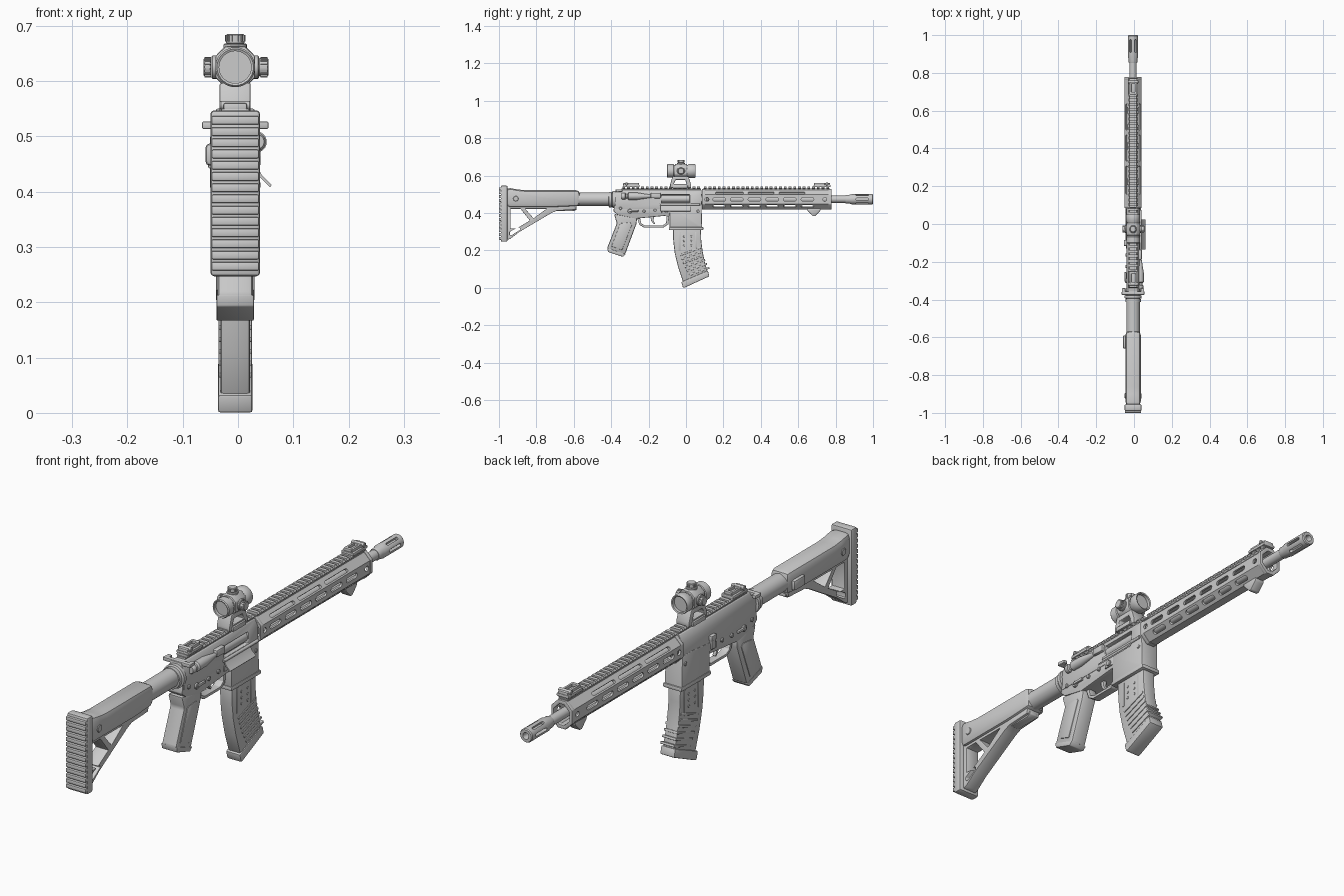
import bpy, bmesh
from math import radians, pi, sin, cos
from mathutils import Matrix, Vector

AX = {'y': Matrix(), 'x': Matrix.Rotation(-pi / 2, 4, 'Z'), 'z': Matrix.Rotation(pi / 2, 4, 'X')}
cutters = []

def finish(bm, name, bevel=0, cuts=()):
    bmesh.ops.recalc_face_normals(bm, faces=bm.faces)
    me = bpy.data.meshes.new(name)
    bm.to_mesh(me)
    bm.free()
    ob = bpy.data.objects.new(name, me)
    bpy.context.collection.objects.link(ob)
    for c in cuts:
        m = ob.modifiers.new('cut', 'BOOLEAN')
        m.object, m.operation, m.solver = c, 'DIFFERENCE', 'EXACT'
        c.hide_render = True
        cutters.append(c)
    if bevel:
        m = ob.modifiers.new('bevel', 'BEVEL')
        m.width, m.segments, m.limit_method, m.angle_limit = bevel, 2, 'ANGLE', radians(30)
    return ob

def add_prism(bm, pts, lo, hi, axis='x', mat=Matrix()):
    P = (lambda a, b, t: (t, a, b)) if axis == 'x' else (lambda a, b, t: (a, t, b))
    A, B = [[bm.verts.new(mat @ Vector(P(a, b, t))) for a, b in pts] for t in (lo, hi)]
    bm.faces.new(A)
    bm.faces.new(B[::-1])
    for i in range(len(pts)):
        j = (i + 1) % len(pts)
        bm.faces.new((A[i], A[j], B[j], B[i]))

def prism(name, pts, lo, hi, bevel=0, axis='x', cuts=()):
    bm = bmesh.new()
    add_prism(bm, pts, lo, hi, axis)
    return finish(bm, name, bevel, cuts)

def boxes(name, items, bevel=0, rot=0, cuts=()):
    # items: (centre, size); rot tilts each box about x
    bm = bmesh.new()
    for c, s in items:
        bmesh.ops.create_cube(bm, size=1, matrix=Matrix.Translation(c) @ Matrix.Rotation(rot, 4, 'X') @ Matrix.Diagonal((*s, 1)))
    return finish(bm, name, bevel, cuts)

def lathe(name, prof, centre, axis='y', n=32, cuts=()):
    # prof: (radius, distance along axis)
    bm = bmesh.new()
    vs = [bm.verts.new((r, t, 0)) for r, t in prof]
    es = [bm.edges.new(p) for p in zip(vs, vs[1:])]
    bmesh.ops.spin(bm, geom=vs + es, axis=(0, 1, 0), cent=(0, 0, 0), angle=2 * pi, steps=n)
    bmesh.ops.remove_doubles(bm, verts=bm.verts, dist=1e-5)
    bm.transform(Matrix.Translation(centre) @ AX[axis])
    return finish(bm, name, 0, cuts)

def rod(name, r, lo, hi, centre, axis='y', n=24, ch=0.002):
    return lathe(name, [(0, lo), (r - ch, lo), (r, lo + ch), (r, hi - ch), (r - ch, hi), (0, hi)], centre, axis, n)

def stadium(yc, zc, length, h, k=6):
    d, r = length / 2 - h / 2, h / 2
    return [(yc + s * (d + r * sin(pi * i / k)), zc + s * r * cos(pi * i / k)) for s in (1, -1) for i in range(k + 1)]

def octagon(w, z0, z1, c):
    return [(-w, z0 + c), (-w + c, z0), (w - c, z0), (w, z0 + c), (w, z1 - c), (w - c, z1), (-w + c, z1), (-w, z1 - c)]

# butt pad with ridges
boxes('butt_pad', [((0, -0.972, 0.397), (0.09, 0.036, 0.3))], 0.007)
boxes('butt_pad_ridges', [((0, -0.988, 0.265 + 0.0203 * i), (0.086, 0.024, 0.0155)) for i in range(14)], 0.003)

# stock body and skeleton strut
prism('stock_body', [(-0.96, 0.43), (-0.96, 0.537), (-0.9, 0.526), (-0.86, 0.522), (-0.567, 0.522), (-0.567, 0.436), (-0.7, 0.43)],
      -0.041, 0.041, 0.02)
holes = [prism('strut_cutter', p, -0.1, 0.1) for p in (
    [(-0.937, 0.423), (-0.885, 0.423), (-0.835, 0.36), (-0.905, 0.318), (-0.937, 0.318)],
    [(-0.86, 0.423), (-0.745, 0.423), (-0.815, 0.372)],
    [(-0.942, 0.3), (-0.942, 0.283), (-0.93, 0.283), (-0.885, 0.312), (-0.89, 0.323), (-0.905, 0.32)])]
prism('stock_strut', [(-0.96, 0.445), (-0.96, 0.256), (-0.94, 0.262), (-0.89, 0.3), (-0.72, 0.4), (-0.69, 0.413),
                      (-0.59, 0.418), (-0.583, 0.445)], -0.028, 0.028, 0.004, cuts=holes)
prism('stock_lever', [(-0.71, 0.43), (-0.69, 0.41), (-0.6, 0.41), (-0.585, 0.418), (-0.585, 0.43)], -0.018, 0.018, 0.003)
rod('stock_side_bolt', 0.014, -0.044, 0.044, (0, -0.91, 0.477), 'x')
boxes('stock_sling_socket', [((-0.044, -0.625, 0.467), (0.02, 0.07, 0.04))], 0.008)

# buffer tube, nut and end plate
rod('buffer_tube', 0.036, -0.62, -0.37, (0, 0, 0.475), n=40)
lathe('castle_nut', [(0.03, -0.415), (0.041, -0.412), (0.041, -0.398), (0.037, -0.396), (0.046, -0.392), (0.046, -0.378), (0.03, -0.376)], (0, 0, 0.472))

# receivers
port = boxes('port_cutter', [((0.045, -0.055, 0.476), (0.05, 0.15, 0.045))])
prism('upper_receiver', [(-0.036, 0.42), (0.036, 0.42), (0.036, 0.495), (0.022, 0.525), (-0.022, 0.525), (-0.036, 0.495)],
      -0.378, 0.083, 0.003, 'y', [port])
rod('bolt_carrier', 0.02, -0.14, 0.03, (0.013, 0, 0.476))
prism('lower_receiver', [(-0.382, 0.45), (-0.388, 0.41), (-0.365, 0.39), (-0.27, 0.37), (-0.095, 0.387), (-0.06, 0.39),
                         (0.08, 0.39), (0.08, 0.435), (0.02, 0.45)], -0.034, 0.034, 0.004)
prism('magazine_well', [(-0.088, 0.435), (-0.088, 0.31), (0.09, 0.31), (0.086, 0.33), (0.083, 0.445), (0.02, 0.445)], -0.038, 0.038, 0.005)
boxes('magazine_well_lip', [((0, 0.001, 0.317), (0.082, 0.184, 0.016))], 0.004)
prism('dust_cover', [(0.035, 0.447), (0.038, 0.45), (0.048, 0.43), (0.066, 0.412), (0.063, 0.408), (0.044, 0.427)], -0.135, 0.025, 0, 'y')
rod('dust_cover_hinge', 0.006, -0.14, 0.075, (0.039, 0, 0.446), n=12)
prism('shell_deflector', [(-0.19, 0.48), (-0.135, 0.478), (-0.135, 0.508), (-0.19, 0.508)], 0.02, 0.047, 0.006)
lathe('forward_assist', [(0, -0.345), (0.014, -0.345), (0.017, -0.34), (0.017, -0.325), (0.012, -0.322), (0.012, -0.312),
                         (0.019, -0.308), (0.019, -0.26), (0.008, -0.19), (0, -0.185)], (0.038, 0, 0.49), n=24)
boxes('charging_handle', [((0, -0.366, 0.52), (0.12, 0.018, 0.014)), ((0, -0.33, 0.519), (0.03, 0.09, 0.012)),
                          ((-0.05, -0.355, 0.52), (0.018, 0.03, 0.013)), ((0.05, -0.355, 0.52), (0.018, 0.03, 0.013))], 0.003)

# controls on both sides
for i, (y, z) in enumerate([(-0.35, 0.425), (-0.225, 0.41), (-0.165, 0.415), (0.065, 0.41)]):
    rod('receiver_pin_%d' % i, 0.008, -0.041, 0.041, (0, y, z), 'x', 16)
rod('selector_hub', 0.012, -0.042, 0.042, (0, -0.3, 0.41), 'x')
for s in (-1, 1):
    boxes('selector_lever', [((s * 0.041, -0.28, 0.412), (0.01, 0.05, 0.011))], 0.003)
    prism('receiver_fence', [(-0.13, 0.4), (-0.075, 0.4), (-0.075, 0.435), (-0.13, 0.425)], s * 0.03, s * 0.038, 0.002)
rod('magazine_release', 0.011, 0.03, 0.044, (0, -0.105, 0.413), 'x')
boxes('bolt_catch', [((-0.04, -0.1, 0.43), (0.012, 0.022, 0.045)), ((-0.04, -0.1, 0.452), (0.018, 0.032, 0.02))], 0.003)

# trigger and guard
hole = prism('guard_cutter', [(-0.252, 0.41), (-0.24, 0.345), (-0.22, 0.334), (-0.125, 0.334), (-0.106, 0.347), (-0.103, 0.41)], -0.1, 0.1)
prism('trigger_guard', [(-0.265, 0.384), (-0.25, 0.338), (-0.225, 0.323), (-0.12, 0.323), (-0.094, 0.34), (-0.09, 0.384)],
      -0.016, 0.016, 0.002, cuts=[hole])
prism('trigger', [(-0.19, 0.385), (-0.187, 0.36), (-0.172, 0.34), (-0.165, 0.343), (-0.174, 0.362), (-0.17, 0.385)], -0.007, 0.007, 0.002)

# grip
prism('grip', [(-0.385, 0.395), (-0.37, 0.345), (-0.422, 0.212), (-0.415, 0.196), (-0.34, 0.17), (-0.326, 0.178),
               (-0.264, 0.345), (-0.262, 0.38)], -0.032, 0.032, 0.009)
prism('grip_panels', [(-0.352, 0.345), (-0.398, 0.222), (-0.342, 0.202), (-0.288, 0.34), (-0.3, 0.35)], -0.0345, 0.0345, 0.002)
prism('grip_base', [(-0.421, 0.214), (-0.417, 0.192), (-0.337, 0.166), (-0.323, 0.18)], -0.034, 0.034, 0.003)

# curved magazine
prism('magazine', [(-0.07, 0.33), (-0.068, 0.25), (-0.06, 0.185), (-0.042, 0.11), (-0.012, 0.02), (0.117, 0.08),
                   (0.1, 0.14), (0.088, 0.2), (0.081, 0.26), (0.08, 0.33)], -0.027, 0.027, 0.006)
tilt = radians(20)
boxes('magazine_ribs', [((0, 0.024 + 0.0062 * i * (1 + 0.1 * i), 0.195 - 0.0215 * i), (0.06, 0.115, 0.0095)) for i in range(6)], 0.002, tilt)
boxes('magazine_side_spine', [((0, -0.035, 0.25), (0.058, 0.012, 0.1)), ((0, 0.053, 0.25), (0.058, 0.012, 0.1))], 0.002)
for s in (-1, 1):
    for i in range(6):
        rod('magazine_stud', 0.005, -0.0015, 0.0015, (s * 0.0275, (-0.01, 0.028)[i % 2], 0.275 - 0.024 * (i // 2)), 'x', 12, 0.001)
prism('magazine_base', [(-0.025, 0.032), (-0.016, 0.0), (-0.006, 0.002), (0.125, 0.062), (0.117, 0.093)], -0.031, 0.031, 0.004)

# slotted handguard
bm = bmesh.new()
def slot(y, length, ang, h=0.019):
    add_prism(bm, stadium(y, 0, length, h), 0.024, 0.075, 'x', Matrix.Translation((0, 0, 0.473)) @ Matrix.Rotation(radians(ang), 4, 'Y'))
for i in range(6):
    for a in (0, 180, 50, 130):
        slot(0.177 + 0.0945 * i, 0.068, a)
for a in (0, 180):
    slot(0.742, 0.021, a, 0.02)
    slot(0.112, 0.021, a, 0.02)
for y, l in ((0.232, 0.15), (0.402, 0.14), (0.567, 0.14)):
    for a in (-45, -135):
        slot(y, l, a, 0.014)
slots = finish(bm, 'slot_cutter')
core = prism('core_cutter', octagon(0.036, 0.43, 0.515, 0.024), 0, 0.9, 0, 'y')
prism('handguard', octagon(0.044, 0.42, 0.526, 0.028), 0.085, 0.775, 0, 'y', [core, slots])
for y in (0.086, 0.762):
    ring = prism('collar_cutter', octagon(0.034, 0.432, 0.513, 0.024), 0, 0.9, 0, 'y')
    prism('handguard_collar', octagon(0.0455, 0.418, 0.528, 0.029), y, y + 0.016, 0.002, 'y', [ring])
prism('hand_stop', [(0.645, 0.425), (0.65, 0.412), (0.678, 0.383), (0.69, 0.383), (0.718, 0.412), (0.72, 0.425)], -0.02, 0.02, 0.004)

# top rails
for name, y0, y1 in (('receiver_rail', -0.345, 0.08), ('handguard_rail', 0.09, 0.77)):
    boxes(name + '_base', [((0, (y0 + y1) / 2, 0.526), (0.036, y1 - y0, 0.012))])
    bm = bmesh.new()
    n = int((y1 - y0) / 0.0245)
    for i in range(n):
        y = y0 + (y1 - y0) * (i + 0.2) / n
        add_prism(bm, [(-0.017, 0.528), (0.017, 0.528), (0.025, 0.535), (0.019, 0.542), (-0.019, 0.542), (-0.025, 0.535)], y, y + 0.015, 'y')
    finish(bm, name + '_teeth')

# barrel and slotted muzzle device
lathe('barrel', [(0, 0.05), (0.028, 0.05), (0.028, 0.11), (0.019, 0.12), (0.019, 0.87), (0, 0.87)], (0, 0, 0.474))
bm = bmesh.new()
for i in range(6):
    add_prism(bm, stadium(0.942, 0, 0.07, 0.011), 0.013, 0.05, 'x', Matrix.Translation((0, 0, 0.474)) @ Matrix.Rotation(i * pi / 3, 4, 'Y'))
vents = finish(bm, 'vent_cutter')
lathe('muzzle_device', [(0, 0.852), (0.021, 0.852), (0.023, 0.856), (0.023, 0.872), (0.027, 0.885), (0.027, 0.996), (0.024, 1.0),
                        (0.013, 1.0), (0.011, 0.99), (0.011, 0.9), (0, 0.9)], (0, 0, 0.474), cuts=[vents])

# folded sights
for name, y, d in (('rear_sight', -0.293, 1), ('front_sight', 0.728, -1)):
    boxes(name + '_base', [((0, y, 0.544), (0.052, 0.09, 0.012)), ((0, y - d * 0.028, 0.552), (0.042, 0.03, 0.016))], 0.003)
    boxes(name + '_leaf', [((sx, y + d * 0.01, 0.555), (0.009, 0.062, 0.012)) for sx in (-0.014, 0.014)]
          + [((0, y + d * 0.036, 0.556), (0.032, 0.014, 0.012))], 0.002)
    rod(name + '_pivot', 0.008, -0.028, 0.028, (0, y - d * 0.025, 0.556), 'x', 16)

# optic: mount, tube, lenses, turrets
win = prism('window_cutter', [(-0.065, 0.556), (-0.055, 0.578), (-0.005, 0.578), (0.005, 0.556)], -0.1, 0.1)
prism('optic_mount', [(-0.085, 0.535), (-0.085, 0.552), (-0.072, 0.596), (0.012, 0.596), (0.028, 0.552), (0.028, 0.535)],
      -0.028, 0.028, 0.003, cuts=[win])
boxes('optic_mount_clamp', [((0.03, -0.03, 0.541), (0.01, 0.08, 0.018)), ((-0.03, -0.03, 0.541), (0.01, 0.08, 0.018))], 0.003)
Z = 0.625
lathe('optic_tube', [(0.029, -0.085), (0.029, -0.1), (0.033, -0.102), (0.036, -0.098), (0.036, -0.068), (0.033, -0.064), (0.033, 0.01),
                     (0.037, 0.016), (0.037, 0.046), (0.035, 0.05), (0.03, 0.048), (0.03, 0.035)], (0, 0, Z), n=40)
for y in (-0.086, 0.034):
    rod('optic_lens', 0.031, y - 0.002, y + 0.002, (0, 0, Z), n=40, ch=0.001)
prism('optic_housing', octagon(0.036, 0.588, 0.663, 0.018), -0.06, 0.006, 0.004, 'y')
for name, axis, sign, reach in (('right_turret', 'x', 1, 0.06), ('left_turret', 'x', -1, 0.055), ('top_turret', 'z', 1, 0.06)):
    c = (0, -0.027, Z)
    rod(name + '_base', 0.021, min(0, sign * 0.043), max(0, sign * 0.043), c, axis)
    lo, hi = sorted((sign * 0.044, sign * reach))
    rod(name + '_cap', 0.0165, lo - 0.002, hi, c, axis)
    kn = boxes(name + '_knurl', [])
    bm = bmesh.new()
    for i in range(16):
        m = Matrix.Translation(c) @ AX[axis] @ Matrix.Rotation(i * pi / 8, 4, 'Y')
        bmesh.ops.create_cube(bm, size=1, matrix=m @ Matrix.Translation((0.0165, (lo + hi) / 2, 0)) @ Matrix.Diagonal((0.004, 0.012, 0.0035, 1)))
    bm.to_mesh(kn.data)
    bm.free()

# apply modifiers, drop cutters, centre and shade
bpy.ops.object.select_all(action='SELECT')
bpy.context.view_layer.objects.active = bpy.data.objects['barrel']
bpy.ops.object.convert(target='MESH')
for c in cutters:
    bpy.data.objects.remove(c)
for ob in bpy.data.objects:
    ob.location.x -= 0.005
bpy.ops.object.shade_smooth_by_angle(angle=radians(35))
